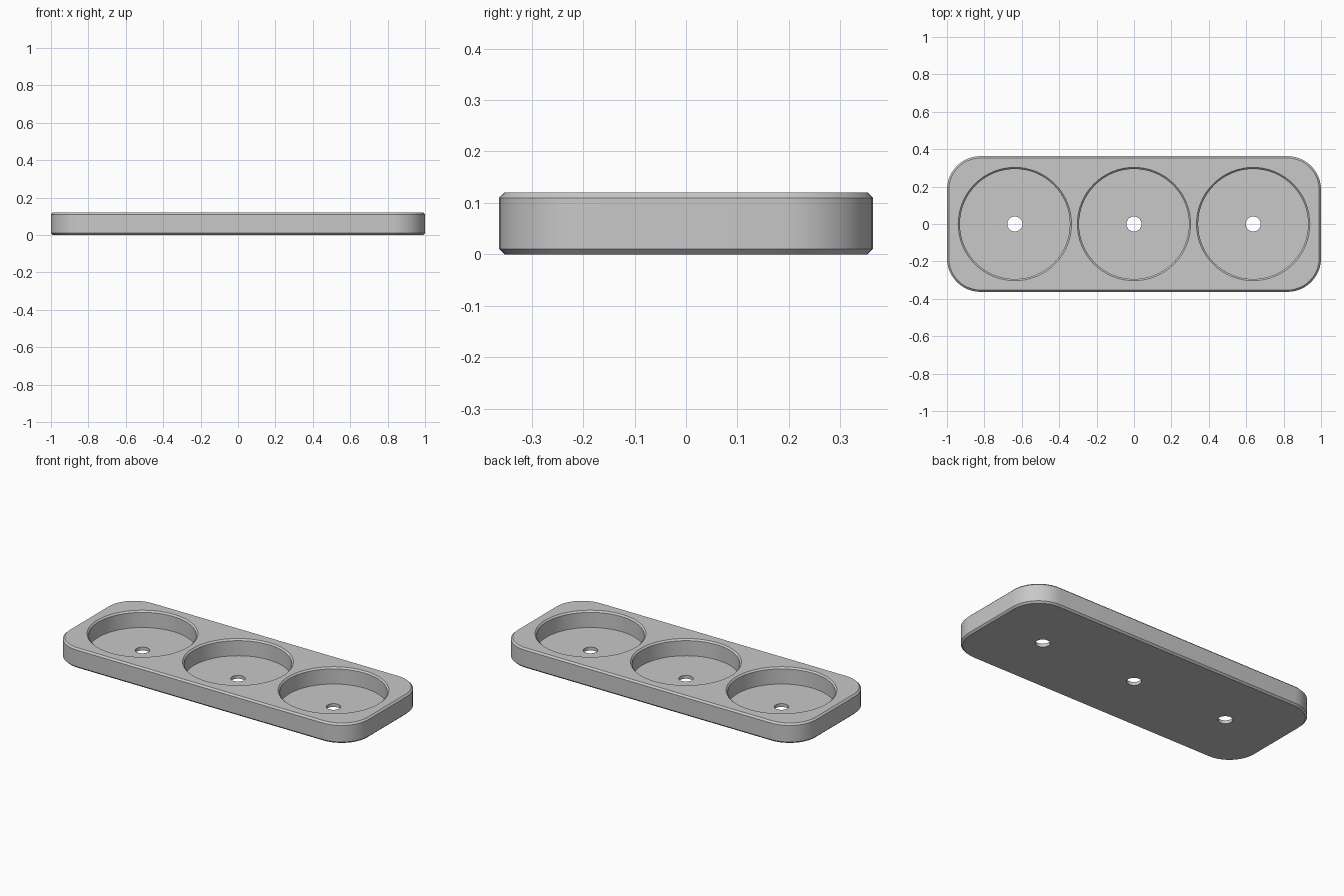
import bpy, bmesh
from math import cos, sin, pi, radians

cube = bpy.data.objects.get("Cube")
if cube:
    bpy.data.objects.remove(cube, do_unlink=True)

HALF_X, HALF_Y, HEIGHT = 1.0, 0.363, 0.12
CORNER, CHAMFER = 0.18, 0.01
PITCH, POCKET_R, HOLE_R, FLOOR_Z = 0.637, 0.294, 0.04, 0.02

grey = bpy.data.materials.new("plain_grey")
grey.use_nodes = True
color = (0.58, 0.58, 0.58, 1)
grey.diffuse_color = color
grey.node_tree.nodes["Principled BSDF"].inputs["Base Color"].default_value = color


def loft(name, rings):
    """Closed solid through a stack of equal-length point rings."""
    bm = bmesh.new()
    loops = [[bm.verts.new(p) for p in ring] for ring in rings]
    n = len(loops[0])
    for low, high in zip(loops, loops[1:]):
        for i in range(n):
            j = (i + 1) % n
            bm.faces.new((low[i], low[j], high[j], high[i]))
    bm.faces.new(loops[0][::-1])
    bm.faces.new(loops[-1])
    bmesh.ops.recalc_face_normals(bm, faces=bm.faces)
    mesh = bpy.data.meshes.new(name)
    bm.to_mesh(mesh)
    bm.free()
    mesh.materials.append(grey)
    obj = bpy.data.objects.new(name, mesh)
    bpy.context.collection.objects.link(obj)
    return obj


def rounded_rect(inset, z, steps=12):
    r = CORNER - inset
    ring = []
    for k, (sx, sy) in enumerate([(1, 1), (-1, 1), (-1, -1), (1, -1)]):
        for i in range(steps + 1):
            a = (k + i / steps) * pi / 2
            ring.append((sx * (HALF_X - CORNER) + r * cos(a),
                         sy * (HALF_Y - CORNER) + r * sin(a), z))
    return ring


def circle(cx, r, z, n=64):
    return [(cx + r * cos(2 * pi * i / n), r * sin(2 * pi * i / n), z) for i in range(n)]


# Tray body with chamfered top and bottom edges
tray = loft("tray", [rounded_rect(CHAMFER, 0), rounded_rect(0, CHAMFER),
                     rounded_rect(0, HEIGHT - CHAMFER), rounded_rect(CHAMFER, HEIGHT)])
bpy.context.view_layer.objects.active = tray
tray.select_set(True)

# Three round pockets, each with a chamfered rim and a through hole
rim = 0.009
profile = [(HOLE_R, -0.05), (HOLE_R, FLOOR_Z), (POCKET_R, FLOOR_Z),
           (POCKET_R, HEIGHT - rim), (POCKET_R + rim, HEIGHT), (POCKET_R + rim, HEIGHT + 0.1)]
for k in (-1, 0, 1):
    cutter = loft("pocket_cutter", [circle(k * PITCH, r, z) for r, z in profile])
    cutter.hide_render = True
    cut = tray.modifiers.new("pocket", "BOOLEAN")
    cut.operation = "DIFFERENCE"
    cut.solver = "EXACT"
    cut.object = cutter
    bpy.ops.object.modifier_apply(modifier=cut.name)
    bpy.data.objects.remove(cutter, do_unlink=True)

bpy.ops.object.shade_smooth_by_angle(angle=radians(30))
